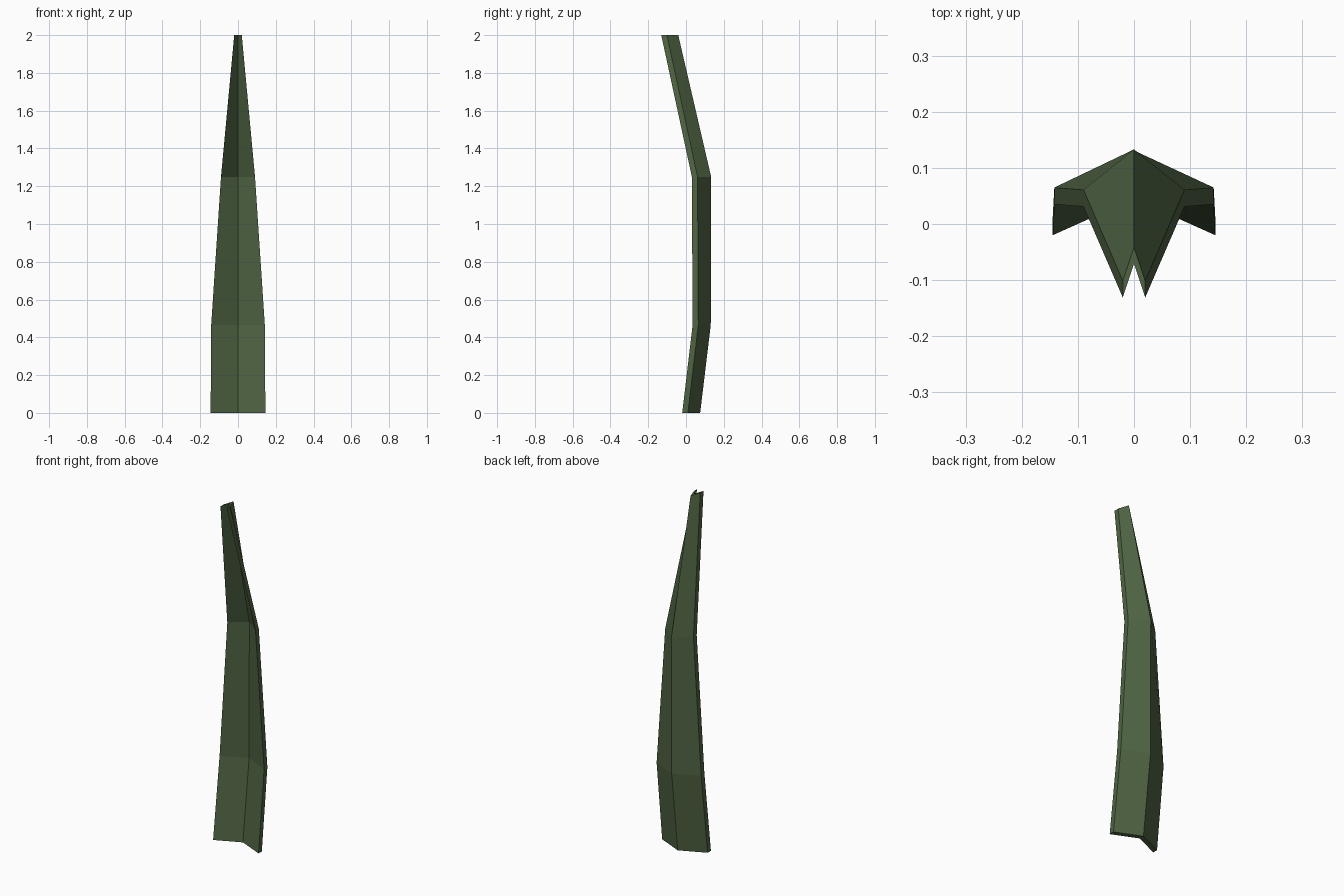
import bpy, bmesh

if "Cube" in bpy.data.objects:
    bpy.data.objects.remove(bpy.data.objects["Cube"])

# flat leaf green
green = bpy.data.materials.new("dark leaf green")
green.diffuse_color = (0.078, 0.125, 0.055, 1)
green.use_nodes = True
green.node_tree.nodes["Principled BSDF"].inputs["Base Color"].default_value = green.diffuse_color

# stations up the blade: z, half width, y of the outer edge, y of the back ridge
STATIONS = [(0.0, 0.145, 0.010, 0.075),
            (0.465, 0.142, 0.065, 0.131),
            (1.25, 0.090, 0.061, 0.133),
            (2.0, 0.020, -0.101, -0.041)]
THICK = 0.03  # measured front to back

# folded leaf blade: V section lofted through the stations
bm = bmesh.new()
rings = []
for z, w, edge, ridge in STATIONS:
    back = [(-w, edge), (0, ridge), (w, edge)]
    front = [(x, y - THICK) for x, y in reversed(back)]
    rings.append([bm.verts.new((x, y, z)) for x, y in back + front])
for a, b in zip(rings, rings[1:]):
    for i in range(6):
        j = (i + 1) % 6
        bm.faces.new((a[i], a[j], b[j], b[i]))
# end caps, one quad per half
for r in (rings[0], rings[-1]):
    bm.faces.new((r[0], r[1], r[4], r[5]))
    bm.faces.new((r[1], r[2], r[3], r[4]))
bmesh.ops.recalc_face_normals(bm, faces=bm.faces)

mesh = bpy.data.meshes.new("leaf_blade")
bm.to_mesh(mesh)
bm.free()
mesh.materials.append(green)
bpy.context.collection.objects.link(bpy.data.objects.new("leaf_blade", mesh))
